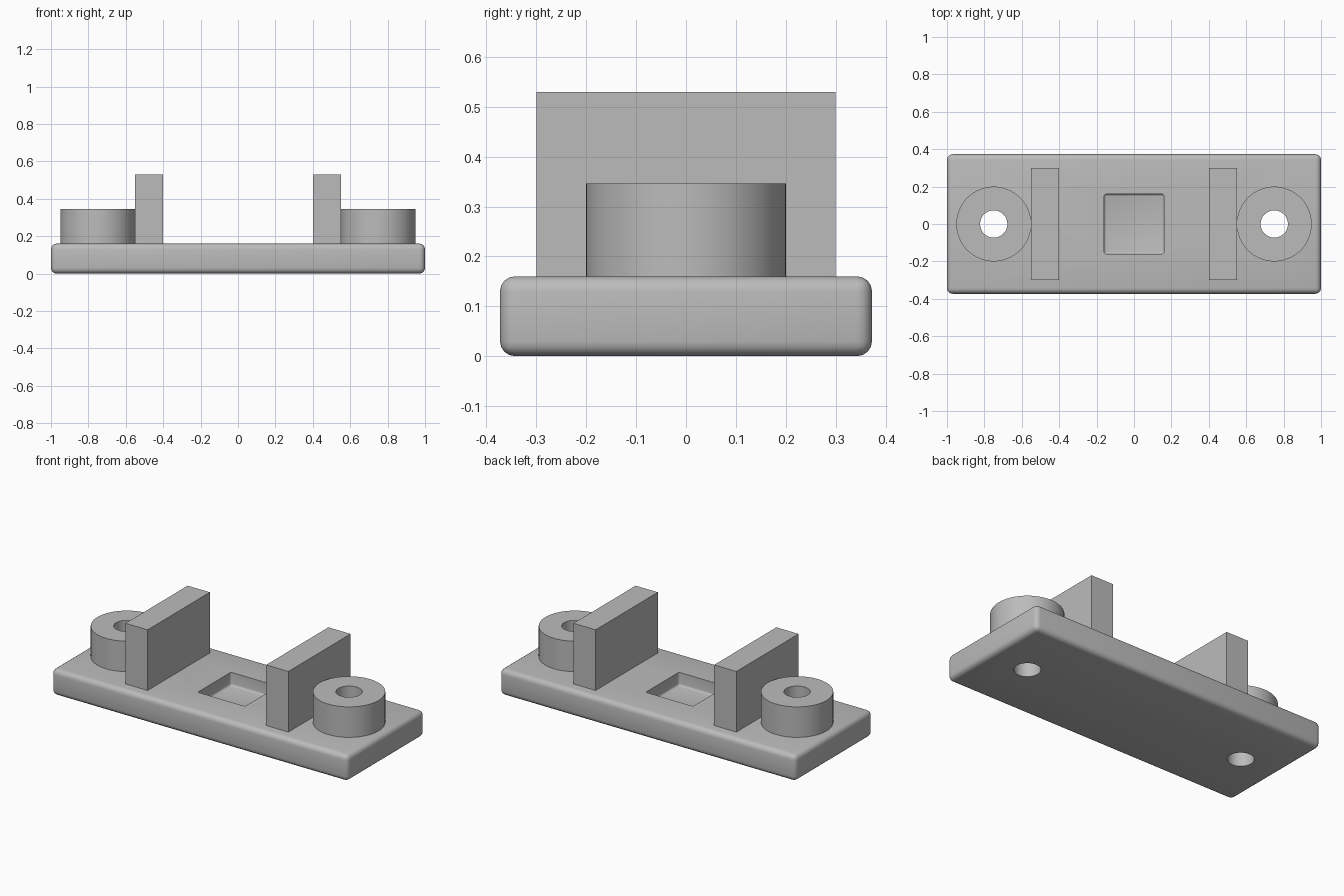
import bpy
import math

old = bpy.data.objects.get("Cube")
if old:
    bpy.data.objects.remove(old, do_unlink=True)

grey = bpy.data.materials.new("plain grey")
grey.use_nodes = True
COLOUR = (0.5, 0.5, 0.5, 1)
grey.diffuse_color = COLOUR
grey.node_tree.nodes["Principled BSDF"].inputs["Base Color"].default_value = COLOUR

BASE_TOP = 0.16
HOLE_X = 0.75


def finish(obj, name):
    obj.name = name
    obj.data.materials.clear()
    obj.data.materials.append(grey)
    return obj


def box(name, size, centre_xy, z0, bevel=0, segments=4):
    bpy.ops.mesh.primitive_cube_add(size=1, location=(*centre_xy, z0 + size[2] / 2))
    obj = bpy.context.object
    obj.scale = size
    bpy.ops.object.transform_apply(location=False, rotation=False, scale=True)
    if bevel:
        mod = obj.modifiers.new("round edges", "BEVEL")
        mod.width = bevel
        mod.segments = segments
        bpy.ops.object.modifier_apply(modifier=mod.name)
    return finish(obj, name)


def cylinder(name, radius, x, z0, z1):
    bpy.ops.mesh.primitive_cylinder_add(
        vertices=64, radius=radius, depth=z1 - z0, location=(x, 0, (z0 + z1) / 2))
    return finish(bpy.context.object, name)


def cut(obj, cutter):
    bpy.context.view_layer.objects.active = obj
    mod = obj.modifiers.new("cut", "BOOLEAN")
    mod.operation = "DIFFERENCE"
    mod.solver = "EXACT"
    mod.object = cutter
    bpy.ops.object.modifier_apply(modifier=mod.name)
    bpy.data.objects.remove(cutter, do_unlink=True)


def smooth(obj):
    bpy.ops.object.select_all(action="DESELECT")
    obj.select_set(True)
    bpy.context.view_layer.objects.active = obj
    bpy.ops.object.shade_smooth_by_angle(angle=math.radians(30))


# Rounded base plate with a shallow square pocket
base = box("base_plate", (2, 0.746, BASE_TOP), (0, 0), 0, bevel=0.03)
cut(base, box("pocket_cutter", (0.32, 0.32, 0.2), (0, 0), 0.08, bevel=0.012, segments=3))

# Upright walls, and bored bosses whose holes run through the plate
for side, sign in (("left", 1), ("right", -1)):
    box(side + "_wall", (0.15, 0.6, 0.53 - BASE_TOP), (sign * 0.475, 0), BASE_TOP)
    boss = cylinder(side + "_boss", 0.2, sign * HOLE_X, BASE_TOP, 0.346)
    for part in (base, boss):
        cut(part, cylinder("hole_cutter", 0.073, sign * HOLE_X, -0.1, 0.5))
    smooth(boss)
smooth(base)
